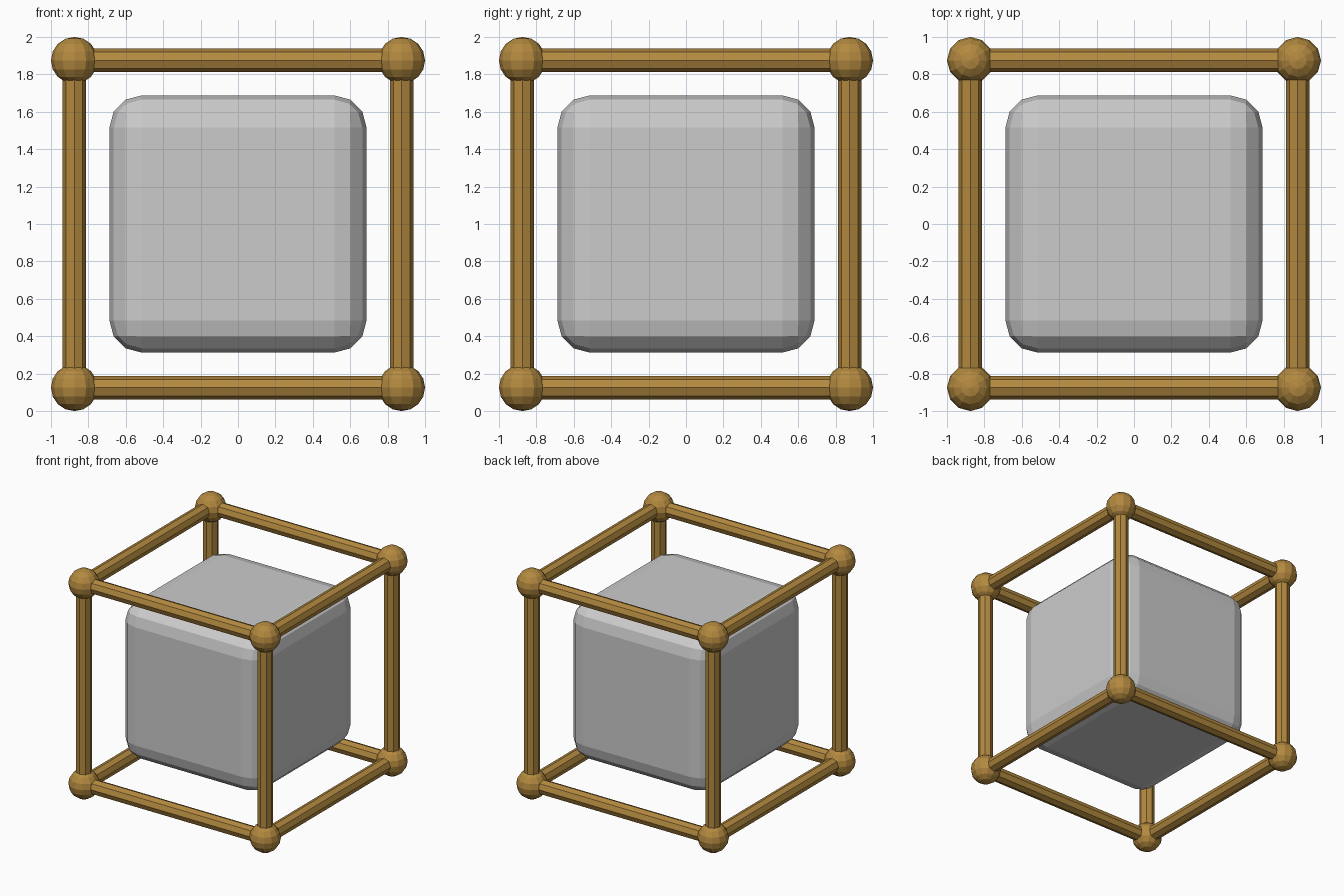
import bpy
from math import pi
from itertools import product

if "Cube" in bpy.data.objects:
    bpy.data.objects.remove(bpy.data.objects["Cube"])

C = 0.875          # frame half-span (ball centres)
BALL_R = 0.125
ROD_R = 0.0625
MID_Z = 1.0

brass = bpy.data.materials.new("brass")
brass.diffuse_color = (0.45, 0.25, 0.05, 1)
brass.use_nodes = True
brass.node_tree.nodes["Principled BSDF"].inputs["Base Color"].default_value = brass.diffuse_color

# Rounded inner block
bpy.ops.mesh.primitive_cube_add(size=1.375, location=(0, 0, MID_Z))
block = bpy.context.object
block.name = "inner_block"
bevel = block.modifiers.new("rounded_edges", 'BEVEL')
bevel.width = 0.172
bevel.segments = 3

# Corner balls
for i, (x, y, z) in enumerate(product((-C, C), repeat=3)):
    bpy.ops.mesh.primitive_uv_sphere_add(segments=12, ring_count=8, radius=BALL_R,
                                         location=(x, y, MID_Z + z))
    ball = bpy.context.object
    ball.name = f"corner_ball_{i + 1}"
    ball.data.materials.append(brass)

# Rods: four along each axis, ending inside the balls
rotations = ((0, pi / 2, 0), (pi / 2, 0, 0), (0, 0, 0))
for axis, rot in enumerate(rotations):
    for i, (a, b) in enumerate(product((-C, C), repeat=2)):
        pos = [a, b]
        pos.insert(axis, 0)
        pos[2] += MID_Z
        bpy.ops.mesh.primitive_cylinder_add(vertices=8, radius=ROD_R, depth=2 * C,
                                            location=pos, rotation=rot)
        rod = bpy.context.object
        rod.name = f"frame_rod_{'xyz'[axis]}_{i + 1}"
        rod.data.materials.append(brass)
